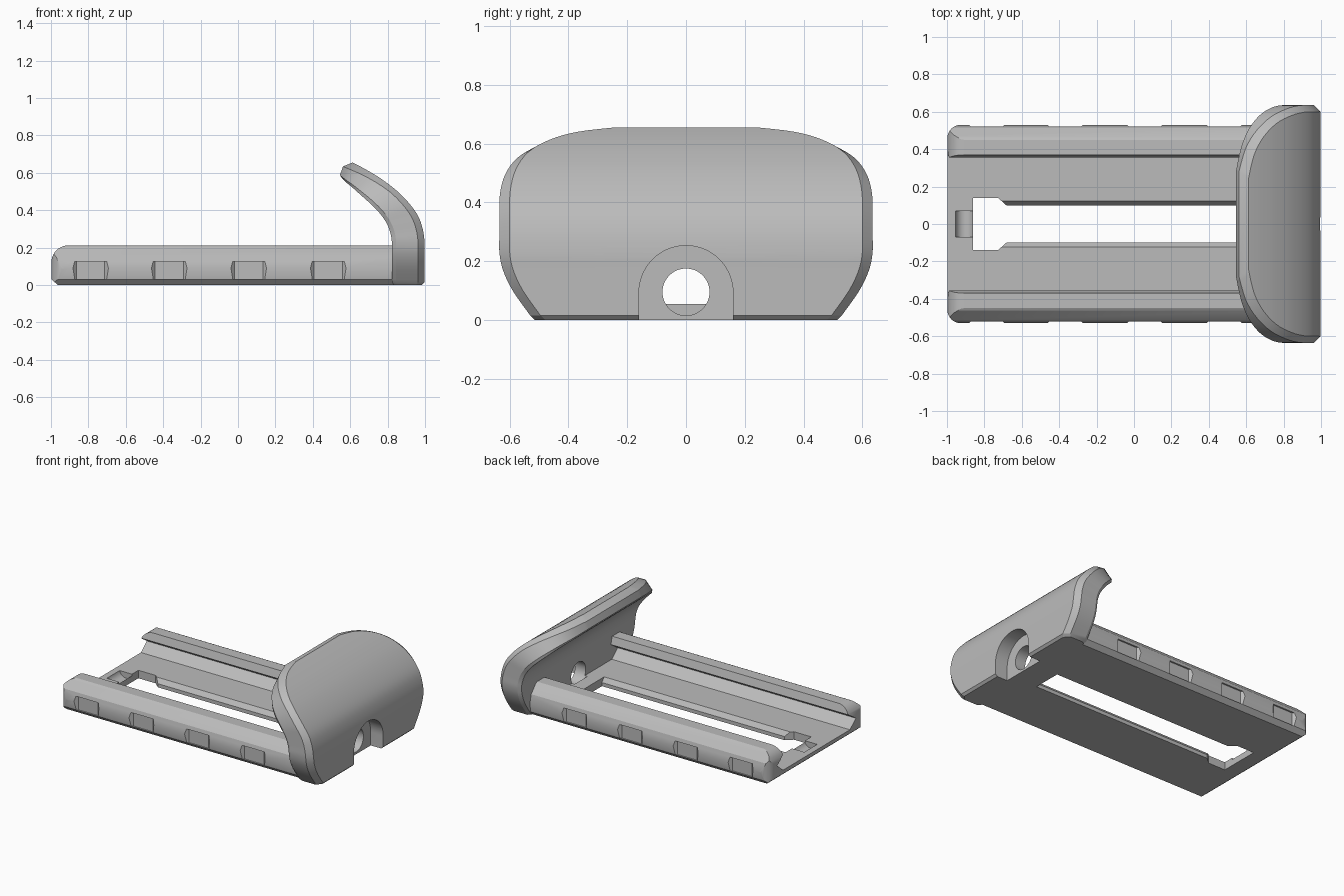
import bpy, bmesh
from math import sin, cos, pi
from mathutils import Vector

cube = bpy.data.objects.get("Cube")
if cube:
    bpy.data.objects.remove(cube, do_unlink=True)

grey = bpy.data.materials.new("mid_grey")
grey.use_nodes = True
GREY = (0.5, 0.5, 0.5, 1)
grey.diffuse_color = GREY
grey.node_tree.nodes["Principled BSDF"].inputs["Base Color"].default_value = GREY


def make(name, bm):
    bmesh.ops.recalc_face_normals(bm, faces=bm.faces)
    mesh = bpy.data.meshes.new(name)
    bm.to_mesh(mesh)
    bm.free()
    mesh.materials.append(grey)
    ob = bpy.data.objects.new(name, mesh)
    bpy.context.collection.objects.link(ob)
    return ob


def prism(name, pts, axis, lo, hi):
    """Extrude a flat outline along one axis."""
    place = {"x": lambda p, d: (d, p[0], p[1]),
             "y": lambda p, d: (p[0], d, p[1]),
             "z": lambda p, d: (p[0], p[1], d)}[axis]
    bm = bmesh.new()
    a = [bm.verts.new(place(p, lo)) for p in pts]
    b = [bm.verts.new(place(p, hi)) for p in pts]
    bm.faces.new(a)
    bm.faces.new(b)
    for i in range(len(pts)):
        j = (i + 1) % len(pts)
        bm.faces.new((a[i], a[j], b[j], b[i]))
    return make(name, bm)


def arc(cx, cy, r, start, end, n=16):
    return [(cx + r * cos(start + (end - start) * i / n),
             cy + r * sin(start + (end - start) * i / n)) for i in range(n + 1)]


def activate(ob):
    for o in bpy.context.selected_objects:
        o.select_set(False)
    bpy.context.view_layer.objects.active = ob
    ob.select_set(True)


def boolean(ob, tool, operation="DIFFERENCE"):
    mod = ob.modifiers.new("cut", "BOOLEAN")
    mod.operation, mod.solver, mod.object = operation, "EXACT", tool
    activate(ob)
    bpy.ops.object.modifier_apply(modifier=mod.name)
    bpy.data.objects.remove(tool, do_unlink=True)


def mirrored(pts):
    return pts + [(-a, b) for a, b in reversed(pts)]


def round_hole(lo, hi):
    return prism("cable_hole_cutter", arc(0, 0.095, 0.08, 0, 2 * pi, 48)[:-1], "x", lo, hi)


# Tray: floor and two undercut side rails in one cross-section
half = [(0.49, 0), (0.52, 0.03), (0.53, 0.09), (0.515, 0.15), (0.465, 0.204),
        (0.45, 0.212), (0.37, 0.212), (0.355, 0.16), (0.43, 0.11), (0.365, 0.055)]
tray = prism("tray", mirrored(half), "x", -1, 0.87)

# Rounded free end, in side outline and in plan
side = [(1.2, -0.1), (1.2, 0.4), (-0.91, 0.4)] + arc(-0.91, 0.122, 0.09, pi / 2, pi, 10)
side += [(-1, 0.03), (-0.965, 0), (-0.96, -0.1)]
boolean(tray, prism("end_trim", side, "y", -1, 1), "INTERSECT")
corner = arc(-0.93, 0.46, 0.07, pi / 2, pi, 8)
plan = [(1.2, 0.6), (-0.93, 0.6)] + corner
plan += [(x, -y) for x, y in reversed(plan)]
boolean(tray, prism("corner_trim", plan, "z", -1, 1), "INTERSECT")

# Long floor slot with bevelled upper edges, wide end and finger scoop
slot = [(0.1, -0.1), (0.1, 0.025), (0.125, 0.056), (0.125, 0.09)]
boolean(tray, prism("slot_cutter", mirrored(slot), "x", -0.74, 0.71))
wide = [(-0.862, 0.14), (-0.73, 0.14), (-0.685, 0.1)]
wide += [(x, -y) for x, y in reversed(wide)]
boolean(tray, prism("wide_slot_cutter", wide, "z", -0.1, 0.1))
boolean(tray, prism("scoop_cutter", arc(-0.907, 0.065, 0.05, 0, 2 * pi, 32)[:-1],
                    "y", -0.07, 0.07))

# Grip dents along both rails
for cx in (-0.79, -0.37, 0.055, 0.48):
    for s in (1, -1):
        dent = [(cx - 0.125, s * 0.56), (cx - 0.075, s * 0.51),
                (cx + 0.075, s * 0.51), (cx + 0.125, s * 0.56)]
        boolean(tray, prism("dent_cutter", dent, "z", 0.03, 0.125))
boolean(tray, round_hole(0.8, 1.2))

# Hooked end wall stations: outer x z, inner x z, half width, tip shift
stations = [Vector(s) for s in (
    (0.98, 0, 0.83, 0, 0.515, 0),
    (0.995, 0.015, 0.82, 0.015, 0.53, 0),
    (0.995, 0.10, 0.82, 0.10, 0.59, 0),
    (0.995, 0.17, 0.82, 0.17, 0.623, 0),
    (0.995, 0.23, 0.82, 0.23, 0.635, 0),
    (0.985, 0.30, 0.812, 0.28, 0.635, 0),
    (0.96, 0.37, 0.79, 0.335, 0.635, 0),
    (0.91, 0.44, 0.75, 0.39, 0.633, 0),
    (0.84, 0.51, 0.70, 0.44, 0.615, 0),
    (0.76, 0.57, 0.65, 0.485, 0.573, 0.2),
    (0.69, 0.613, 0.605, 0.525, 0.5, 0.5),
    (0.64, 0.64, 0.575, 0.55, 0.405, 0.8),
    (0.61, 0.655, 0.553, 0.572, 0.28, 1))]


def smooth_path(pts, steps=4):
    out = []
    for i in range(len(pts) - 1):
        p0, p1, p2 = pts[max(i - 1, 0)], pts[i], pts[i + 1]
        p3 = pts[min(i + 2, len(pts) - 1)]
        for k in range(steps):
            t = k / steps
            out.append(0.5 * (2 * p1 + (p2 - p0) * t + (2 * p0 - 5 * p1 + 4 * p2 - p3) * t ** 2
                              + (3 * p1 - p0 - 3 * p2 + p3) * t ** 3))
    return out + [pts[-1]]


bm = bmesh.new()
rings = []
for ox, oz, ix, iz, w, k in [stations[0]] + smooth_path(stations[1:]):
    outer, inner = Vector((ox, oz)), Vector((ix, iz))
    rim = [(outer, w - 0.035),
           (outer.lerp(inner, 0.2) + k * Vector((-0.04, -0.004)), w),
           (outer.lerp(inner, 0.87) + k * Vector((-0.018, 0.005)), w),
           (inner, w - 0.014)]
    left = [bm.verts.new((p.x, y, p.y)) for p, y in rim]
    right = [bm.verts.new((p.x, -y, p.y)) for p, y in rim]
    rings.append(left + right[::-1])
for a, b in zip(rings, rings[1:]):
    for i in range(8):
        j = (i + 1) % 8
        bm.faces.new((a[i], a[j], b[j], b[i]))
for ring in (rings[0], rings[-1]):
    for i in range(3):
        bm.faces.new((ring[i], ring[i + 1], ring[6 - i], ring[7 - i]))
hook = make("hooked_end_wall", bm)

# Arched recess and round through hole in the end wall
arch = [(0.16, -0.1)] + arc(0, 0.093, 0.16, 0, pi, 32) + [(-0.16, -0.1)]
boolean(hook, prism("arch_cutter", arch, "x", 0.9, 1.2))
boolean(hook, round_hole(0.7, 1.2))

for ob in (tray, hook):
    activate(ob)
    bpy.ops.object.shade_smooth_by_angle(angle=0.42)
    ob.location.x = 0.0025
